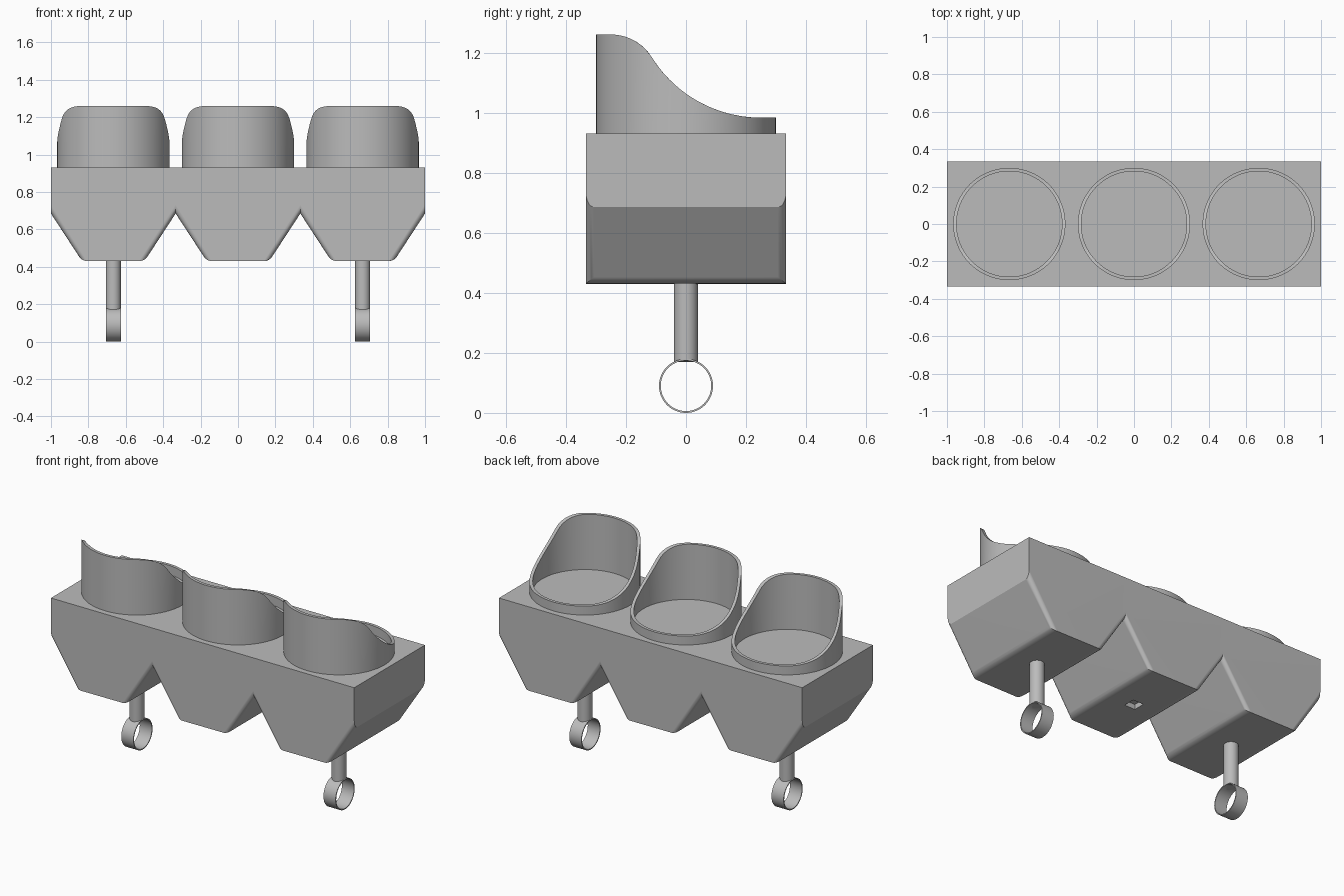
import bpy, bmesh
from math import sin, cos, pi, sqrt, radians
from mathutils import Matrix

cube = bpy.data.objects.get("Cube")
if cube:
    bpy.data.objects.remove(cube, do_unlink=True)

GREY = bpy.data.materials.new("plain_grey")
GREY.use_nodes = True
GREY.diffuse_color = (0.5, 0.5, 0.5, 1)
GREY.node_tree.nodes["Principled BSDF"].inputs["Base Color"].default_value = (0.5, 0.5, 0.5, 1)

BAY = 2 / 3            # width and depth of one bay
HALF = BAY / 2
FLOOR, SHOULDER, DECK = 0.43, 0.685, 0.93


def add_object(name, bm, location=(0, 0, 0)):
    bmesh.ops.recalc_face_normals(bm, faces=bm.faces)
    mesh = bpy.data.meshes.new(name)
    bm.to_mesh(mesh)
    bm.free()
    mesh.materials.append(GREY)
    obj = bpy.data.objects.new(name, mesh)
    obj.location = location
    bpy.context.collection.objects.link(obj)
    return obj


def finish(obj):
    bpy.ops.object.select_all(action='DESELECT')
    obj.select_set(True)
    bpy.context.view_layer.objects.active = obj
    bpy.ops.object.shade_smooth_by_angle(angle=radians(30))


def tube(r_out, r_in, bottom, top, segments=96):
    """Upright tube whose top edge height depends on y."""
    bm = bmesh.new()
    loops = []
    for i in range(segments):
        a = 2 * pi * i / segments
        corners = []
        for r, on_top in ((r_out, False), (r_out, True), (r_in, True), (r_in, False)):
            x, y = r * cos(a), r * sin(a)
            corners.append(bm.verts.new((x, y, top(y) if on_top else bottom)))
        loops.append(corners)
    for i in range(segments):
        p, q = loops[i - 1], loops[i]
        for k in range(4):
            n = (k + 1) % 4
            bm.faces.new((p[k], q[k], q[n], p[n]))
    return bm


# Body: three hopper-shaped bays with rounded sloping edges
bm = bmesh.new()
profile = [(-HALF, DECK), (-HALF, SHOULDER), (-HALF / 2, FLOOR),
           (HALF / 2, FLOOR), (HALF, SHOULDER), (HALF, DECK)]
for bay in (-1, 0, 1):
    face = bm.faces.new([bm.verts.new((bay * BAY + x, -HALF, z)) for x, z in profile])
    new = bmesh.ops.extrude_face_region(bm, geom=[face])["geom"]
    moved = [v for v in new if isinstance(v, bmesh.types.BMVert)]
    bmesh.ops.translate(bm, verts=moved, vec=(0, BAY, 0))
bmesh.ops.recalc_face_normals(bm, faces=bm.faces)


def is_rounded(edge):
    a, b = (v.co for v in edge.verts)
    sloping = abs(a.x - b.x) > 0.01 and abs(a.z - b.z) > 0.01
    keel = abs(a.y - b.y) > 0.01 and max(a.z, b.z) < FLOOR + 0.01
    return sloping or keel


bmesh.ops.bevel(bm, geom=[e for e in bm.edges if is_rounded(e)], offset=0.027,
                segments=5, profile=0.5, affect='EDGES')
bm.normal_update()
inner = [f for f in bm.faces
         if abs(f.normal.x) > 0.99 and abs(f.calc_center_median().x) < 0.5]
bmesh.ops.delete(bm, geom=inner, context='FACES')
bmesh.ops.remove_doubles(bm, verts=bm.verts, dist=0.0005)
body = add_object("body", bm)

# Square socket under the middle bay
bm = bmesh.new()
bmesh.ops.create_cube(bm, size=1, matrix=Matrix.Diagonal((0.07, 0.07, 0.06, 1)))
cutter = add_object("socket_cutter", bm, (0, 0, FLOOR))
cutter.hide_render = True
cut = body.modifiers.new("socket", 'BOOLEAN')
cut.operation = 'DIFFERENCE'
cut.solver = 'EXACT'
cut.object = cutter
finish(body)
bpy.ops.object.modifier_apply(modifier=cut.name)
bpy.data.objects.remove(cutter, do_unlink=True)
finish(body)
body.modifiers.new("even_shading", 'WEIGHTED_NORMAL').keep_sharp = True

# Cups: tall at the front, sweeping down in an S-curve to a low back rim
HIGH, LOW = 1.26, 0.983
R_CREST, R_SWEEP = 0.16, 0.43
START, END = -0.25, 0.25
INFLECTION = START + (END - START) * R_CREST / (R_CREST + R_SWEEP)


def rim(y):
    if y <= START:
        return HIGH
    if y >= END:
        return LOW
    if y < INFLECTION:
        return HIGH - R_CREST + sqrt(R_CREST ** 2 - (y - START) ** 2)
    return LOW + R_SWEEP - sqrt(R_SWEEP ** 2 - (END - y) ** 2)


for name, bay in (("right_cup", -1), ("middle_cup", 0), ("left_cup", 1)):
    finish(add_object(name, tube(0.3, 0.282, DECK - 0.005, rim), (bay * BAY, 0, 0)))

# Hanging posts, each ending in a thin ring
RING, WIDTH = 0.09, 0.08
for side, sign in (("right", -1), ("left", 1)):
    bm = bmesh.new()
    bmesh.ops.create_cone(bm, cap_ends=True, segments=32, radius1=0.04, radius2=0.04, depth=1)
    for v in bm.verts:
        saddle = RING + sqrt(RING ** 2 - v.co.y ** 2) - 0.002
        v.co.z = FLOOR + 0.01 if v.co.z > 0 else saddle
    finish(add_object(side + "_post", bm, (sign * BAY, 0, 0)))

    bm = tube(RING, RING - 0.006, -WIDTH / 2, lambda y: WIDTH / 2, 64)
    bmesh.ops.rotate(bm, verts=bm.verts, matrix=Matrix.Rotation(pi / 2, 3, 'Y'))
    finish(add_object(side + "_ring", bm, (sign * BAY, 0, RING)))
